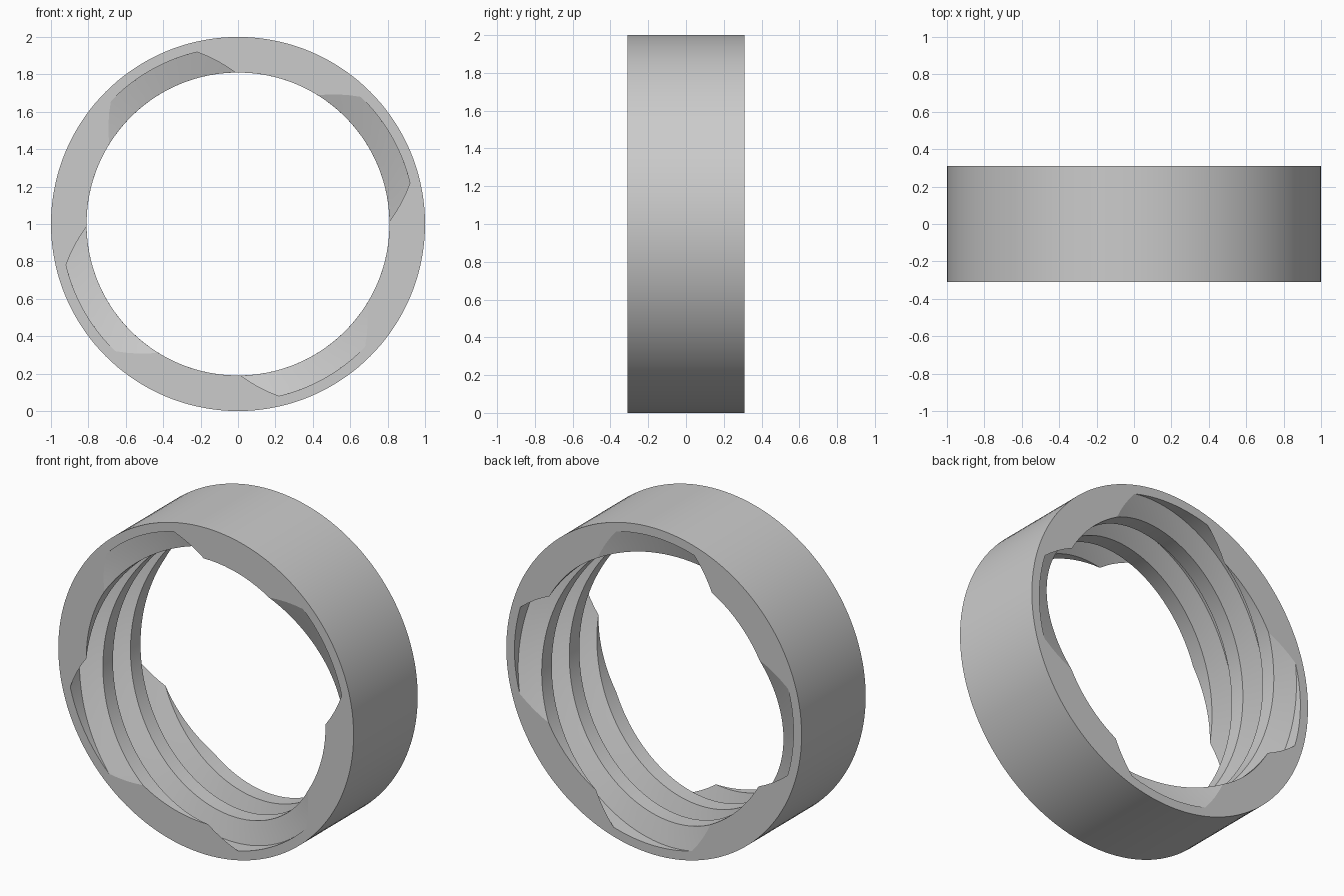
import bpy, bmesh
from math import sin, cos, radians, pi

if "Cube" in bpy.data.objects:
    bpy.data.objects.remove(bpy.data.objects["Cube"])

OUTER, ROOT, CREST = 1.0, 0.945, 0.81   # ring radius, groove depth, bore
HALF_WIDTH = 0.31
STARTS, TWIST = 4, 209.2                # thread starts, turn from front to back
SLICES, OUTER_STEPS = 80, 144

# One thread start as (angle, radius, subdivisions): flank, root, flank, crest
PROFILE = [(1, CREST, 4), (13.4, ROOT, 10), (46, ROOT, 4), (58.2, CREST, 10), (91, CREST, 0)]


def section():
    """Angles and radii of the bore outline all the way round."""
    points = []
    for start in range(STARTS):
        for (a0, r0, n), (a1, r1, _) in zip(PROFILE, PROFILE[1:]):
            for i in range(n):
                t = i / n
                points.append((start * 360 / STARTS + a0 + (a1 - a0) * t, r0 + (r1 - r0) * t))
    return points


def ring(bm, points, y, turn=0):
    return [bm.verts.new((r * cos(radians(a - turn)), y, 1 + r * sin(radians(a - turn))))
            for a, r in points]


def skin(bm, rings):
    """Quads between neighbouring closed rings."""
    for low, high in zip(rings, rings[1:]):
        n = len(low)
        for i in range(n):
            j = (i + 1) % n
            bm.faces.new((low[i], low[j], high[j], high[i]))


bm = bmesh.new()

# Threaded bore: the section turns steadily from front to back
bore = []
for s in range(SLICES + 1):
    t = s / SLICES
    bore.append(ring(bm, section(), HALF_WIDTH * (2 * t - 1), TWIST * t))
skin(bm, bore)

# Plain outer wall
circle = [(360 * i / OUTER_STEPS, OUTER) for i in range(OUTER_STEPS)]
wall = [ring(bm, circle, y) for y in (-HALF_WIDTH, HALF_WIDTH)]
skin(bm, wall)

# Flat end faces between wall and bore
for outer, inner in ((wall[0], bore[0]), (wall[1], bore[-1])):
    edges = [bm.edges.get((loop[i - 1], loop[i])) for loop in (outer, inner) for i in range(len(loop))]
    bmesh.ops.triangle_fill(bm, use_beauty=True, use_dissolve=False, edges=edges)

bmesh.ops.recalc_face_normals(bm, faces=bm.faces)
mesh = bpy.data.meshes.new("threaded_ring")
bm.to_mesh(mesh)
bm.free()

# Single grey material
grey = bpy.data.materials.new("light_grey")
grey.use_nodes = True
colour = (0.6, 0.6, 0.6, 1)
grey.diffuse_color = colour
grey.node_tree.nodes["Principled BSDF"].inputs["Base Color"].default_value = colour
mesh.materials.append(grey)

threaded_ring = bpy.data.objects.new("threaded_ring", mesh)
bpy.context.collection.objects.link(threaded_ring)
bpy.context.view_layer.objects.active = threaded_ring
threaded_ring.select_set(True)
bpy.ops.object.shade_smooth_by_angle(angle=pi / 12)
